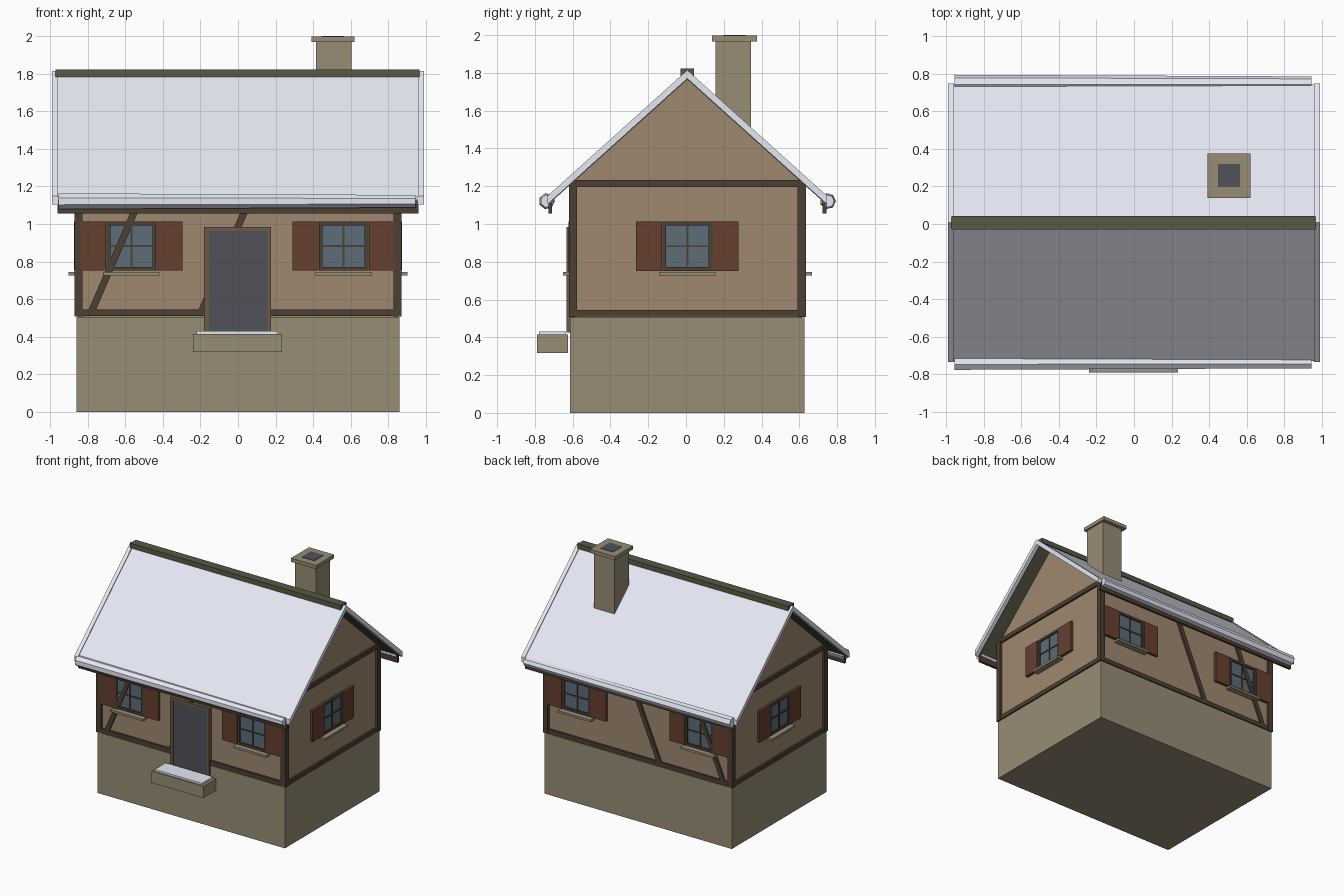
import bpy, bmesh, math
from mathutils import Matrix, Vector

if "Cube" in bpy.data.objects:
    bpy.data.objects.remove(bpy.data.objects["Cube"])

CY = 0.007            # house centre line in y
HX, HY = 0.85, 0.607  # wall half sizes


def material(name, r, g, b):
    m = bpy.data.materials.new(name)
    m.diffuse_color = (r, g, b, 1)
    m.use_nodes = True
    m.node_tree.nodes["Principled BSDF"].inputs["Base Color"].default_value = m.diffuse_color
    return m


STONE = material("stone", 0.31, 0.27, 0.18)
PLASTER = material("plaster", 0.35, 0.25, 0.16)
TIMBER = material("timber", 0.075, 0.05, 0.033)
SHUTTER = material("shutter_paint", 0.13, 0.05, 0.03)
GLASS = material("glass", 0.11, 0.15, 0.19)
DOOR = material("door_paint", 0.08, 0.085, 0.10)
FRAME = material("frame_wood", 0.15, 0.10, 0.06)
ROOF = material("roof_boards", 0.10, 0.10, 0.06)
SNOW = material("snow", 0.78, 0.81, 0.90)


def finish(name, bm, mat):
    bmesh.ops.recalc_face_normals(bm, faces=bm.faces)
    me = bpy.data.meshes.new(name)
    bm.to_mesh(me)
    bm.free()
    me.materials.append(mat)
    ob = bpy.data.objects.new(name, me)
    bpy.context.collection.objects.link(ob)
    return ob


def boxes(name, mat, items, mtx=Matrix()):
    """Each item is (x0, x1, y0, y1, z0, z1)."""
    bm = bmesh.new()
    for x0, x1, y0, y1, z0, z1 in items:
        c = Vector((x0 + x1, y0 + y1, z0 + z1)) / 2
        s = Matrix.Diagonal((x1 - x0, y1 - y0, z1 - z0, 1))
        bmesh.ops.create_cube(bm, size=1, matrix=mtx @ Matrix.Translation(c) @ s)
    return finish(name, bm, mat)


def prism(name, mat, pts, a, b, axis="x", mtx=Matrix()):
    """Extrude a (y,z) profile along x, or an (x,z) profile along y."""
    bm = bmesh.new()
    if axis == "x":
        vs = [bm.verts.new((a, p, q)) for p, q in pts]
        d = (b - a, 0, 0)
    else:
        vs = [bm.verts.new((p, a, q)) for p, q in pts]
        d = (0, b - a, 0)
    f = bm.faces.new(vs)
    ext = bmesh.ops.extrude_face_region(bm, geom=[f], use_keep_orig=True)
    bmesh.ops.translate(bm, vec=d, verts=[g for g in ext["geom"] if isinstance(g, bmesh.types.BMVert)])
    bmesh.ops.transform(bm, matrix=mtx, verts=bm.verts)
    return finish(name, bm, mat)


def chevron(top, thick, half, slope=0.9):
    """Roof cross-section folded over the ridge."""
    e = top - slope * half
    return [(CY - half, e), (CY, top), (CY + half, e),
            (CY + half, e - thick), (CY, top - thick), (CY - half, e - thick)]


# stone base and plastered storey with gables
boxes("stone_base", STONE, [(-0.86, 0.86, CY - 0.62, CY + 0.62, 0, 0.505)])
prism("plaster_walls", PLASTER,
      [(CY - HY, 0.5), (CY + HY, 0.5), (CY + HY, 1.225), (CY, 1.77), (CY - HY, 1.225)], -HX, HX)

# timber frame: corner posts, sill beams, top plates
posts, rails = [], []
for sx in (-1, 1):
    x = sx * 0.848
    for sy in (-1, 1):
        y = CY + sy * 0.605
        posts.append((x - 0.022, x + 0.022, y - 0.022, y + 0.022, 0.508, 1.215))
    for z in (0.51, 1.197):
        rails.append((x - 0.018, x + 0.018, CY - 0.6, CY + 0.6, z, z + 0.036))
for sy in (-1, 1):
    y = CY + sy * 0.605
    for z in (0.51, 1.18):
        rails.append((-0.845, 0.845, y - 0.018, y + 0.018, z, z + 0.036))
boxes("corner_posts", TIMBER, posts)
boxes("frame_rails", TIMBER, rails)

# slanted braces on the two long walls
for side, sy in (("front", -1), ("back", 1)):
    for n, xb in (("outer", -0.775), ("middle", -0.19)):
        y = CY + sy * 0.605
        prism(f"brace_{side}_{n}", TIMBER,
              [(xb - 0.024, 0.535), (xb + 0.016, 0.535), (xb + 0.302, 1.2), (xb + 0.262, 1.2)],
              y - 0.018, y + 0.018, "y")


# windows: local frame faces -y with the wall at y = 0
def window(name, mtx):
    w, z0, z1, t = 0.132, 0.752, 1.012, 0.02
    zc = (z0 + z1) / 2
    boxes(name + "_glass", GLASS, [(-w + t, w - t, -0.008, 0.01, z0 + t, z1 - t)], mtx)
    boxes(name + "_frame", TIMBER, [
        (-w, -w + t, -0.02, 0.01, z0, z1), (w - t, w, -0.02, 0.01, z0, z1),
        (-w + t, w - t, -0.02, 0.01, z0, z0 + t), (-w + t, w - t, -0.02, 0.01, z1 - t, z1),
        (-0.005, 0.005, -0.014, 0, z0 + t, z1 - t), (-w + t, w - t, -0.014, 0, zc - 0.005, zc + 0.005)], mtx)
    boxes(name + "_shutters", SHUTTER, [
        (s * 0.203 - 0.069, s * 0.203 + 0.069, -0.022, 0.0, z0, z1) for s in (-1, 1)], mtx)
    boxes(name + "_sill", STONE, [(-0.15, 0.15, -0.052, 0.01, 0.727, 0.745)], mtx)


def wall(x, y, quarter):
    return Matrix.Translation((x, y, 0)) @ Matrix.Rotation(quarter * math.pi / 2, 4, "Z")


for n, x in (("left", -0.567), ("right", 0.562)):
    window(f"front_window_{n}", wall(x, CY - HY, 0))
    window(f"back_window_{n}", wall(x, CY + HY, 2))
window("right_side_window", wall(HX, CY, 1))
window("left_side_window", wall(-HX, CY, 3))

# door with frame, stone step with snow
boxes("door_leaf", DOOR, [(-0.155, 0.158, -0.625, -0.59, 0.425, 0.963)])
boxes("door_frame", FRAME, [(-0.18, -0.155, -0.632, -0.59, 0.425, 0.985),
                            (0.158, 0.176, -0.632, -0.59, 0.425, 0.985),
                            (-0.155, 0.158, -0.632, -0.59, 0.963, 0.985)])
boxes("door_step", STONE, [(-0.24, 0.235, -0.79, -0.625, 0.318, 0.415)])
boxes("step_snow", SNOW, [(-0.22, 0.213, -0.778, -0.635, 0.41, 0.43)])

# roof boards, snow cover, snowy verges, ridge beam, fascias
prism("roof_boards", ROOF, chevron(1.792, 0.027, 0.735), -0.96, 0.96)
prism("roof_snow", SNOW, chevron(1.806, 0.018, 0.735), -0.965, 0.965)
for n, s in (("left", -1), ("right", 1)):
    prism(f"verge_snow_{n}", SNOW, chevron(1.815, 0.045, 0.74), s * 0.958, s * 0.99)
boxes("ridge_beam", ROOF, [(-0.97, 0.965, CY - 0.036, CY + 0.036, 1.782, 1.822)])
boxes("fascias", TIMBER, [(-0.96, 0.96, CY + s * 0.726 - 0.01, CY + s * 0.726 + 0.01, 1.056, 1.115)
                          for s in (-1, 1)])

# faceted snow rolls on both eaves, slimmer towards the right
for n, s in (("front", -1), ("back", 1)):
    bm = bmesh.new()
    m = Matrix.Translation((-0.005, CY + s * 0.744, 1.121)) @ Matrix.Rotation(math.pi / 2, 4, "Y")
    bmesh.ops.create_cone(bm, cap_ends=True, segments=7, radius1=0.043, radius2=0.034, depth=1.9, matrix=m)
    finish(f"eave_snow_{n}", bm, SNOW)

# chimney
boxes("chimney_stack", STONE, [(0.415, 0.605, 0.157, 0.345, 1.4, 1.968)])
boxes("chimney_cap", STONE, [(0.39, 0.62, 0.138, 0.375, 1.967, 1.997)])
boxes("chimney_flue", DOOR, [(0.447, 0.563, 0.198, 0.318, 1.97, 2.0)])
